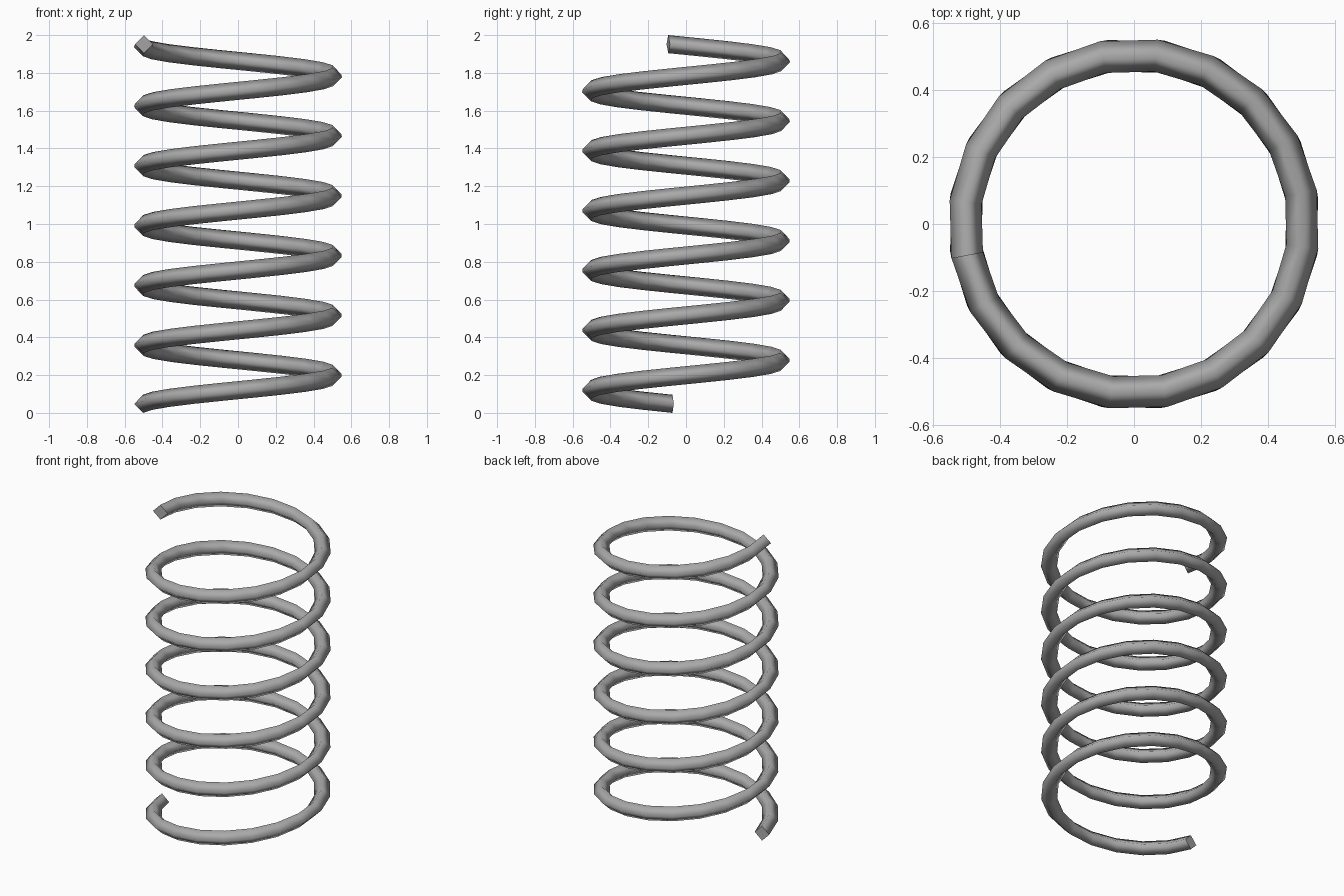
import bpy, bmesh
from math import radians
from mathutils import Matrix

if "Cube" in bpy.data.objects:
    bpy.data.objects.remove(bpy.data.objects["Cube"], do_unlink=True)

COIL_RADIUS = 0.507
WIRE_RADIUS = 0.048
START, END = 188.1, 190.7 + 6 * 360   # degrees around z
STEPS = 120
RISE = 2 - 2 * WIRE_RADIUS

# Material
steel = bpy.data.materials.new("grey_steel")
steel.use_nodes = True
colour = (0.4, 0.4, 0.4, 1)
steel.diffuse_color = colour
steel.node_tree.nodes["Principled BSDF"].inputs["Base Color"].default_value = colour

# Diamond wire section, standing upright at the lower end of the coil
bm = bmesh.new()
place = (Matrix.Rotation(radians(START), 4, 'Z')
         @ Matrix.Translation((COIL_RADIUS, 0, WIRE_RADIUS))
         @ Matrix.Rotation(radians(90), 4, 'X'))
bmesh.ops.create_circle(bm, segments=4, radius=WIRE_RADIUS, matrix=place)

# Sweep the section upward around the axis
bmesh.ops.spin(bm, geom=bm.verts[:] + bm.edges[:], cent=(0, 0, 0), axis=(0, 0, 1),
               dvec=(0, 0, RISE / STEPS), angle=radians(END - START), steps=STEPS)

# Close both ends
bmesh.ops.holes_fill(bm, edges=[e for e in bm.edges if e.is_boundary], sides=4)
bmesh.ops.recalc_face_normals(bm, faces=bm.faces[:])

mesh = bpy.data.meshes.new("coil_spring")
bm.to_mesh(mesh)
bm.free()
mesh.materials.append(steel)
spring = bpy.data.objects.new("coil_spring", mesh)
bpy.context.collection.objects.link(spring)

# Smooth wire, crisp end caps
bpy.ops.object.select_all(action='DESELECT')
spring.select_set(True)
bpy.context.view_layer.objects.active = spring
bpy.ops.object.shade_smooth_by_angle(angle=radians(100))
for face in mesh.polygons[-2:]:
    face.use_smooth = False
